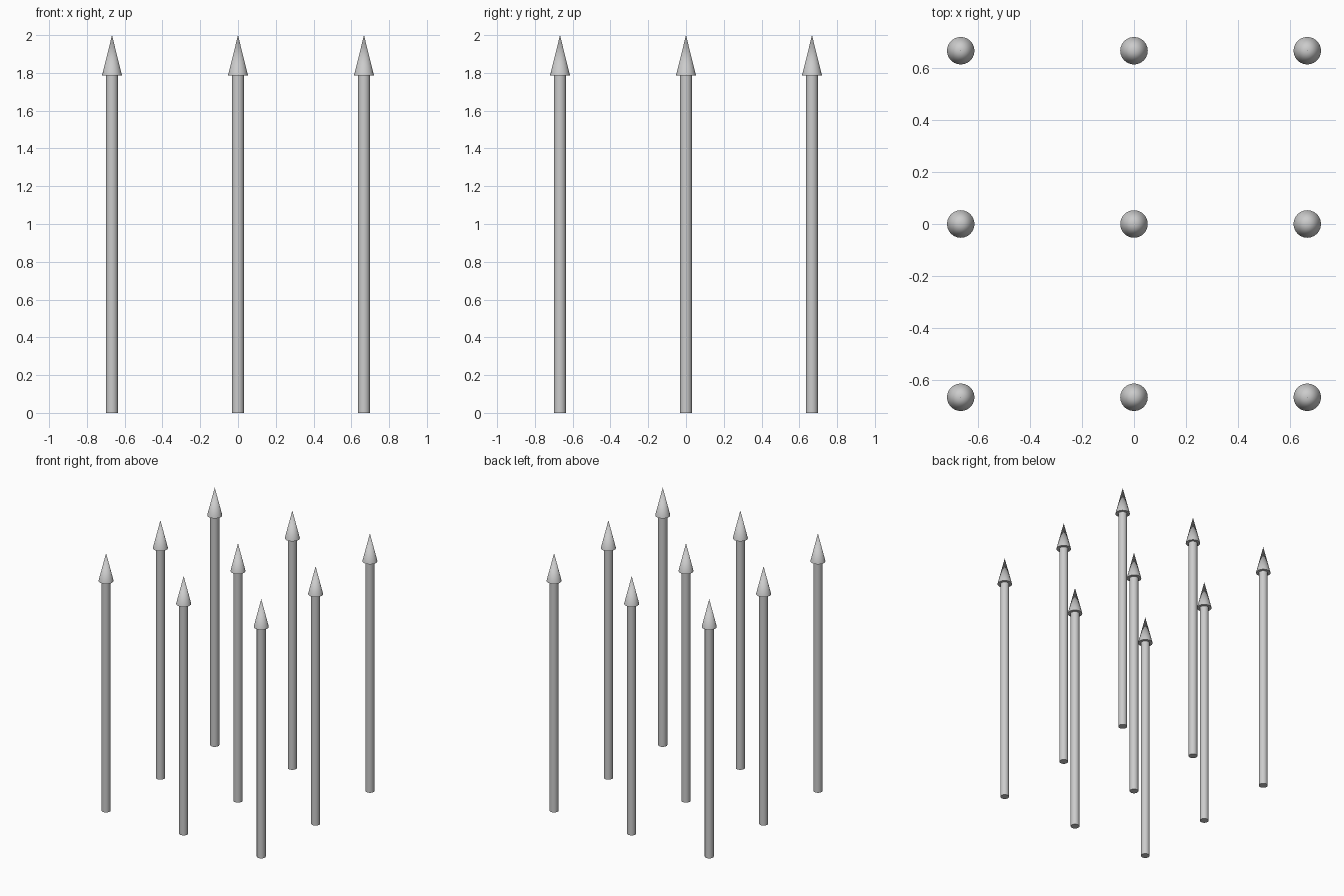
import bpy

if "Cube" in bpy.data.objects:
    bpy.data.objects.remove(bpy.data.objects["Cube"])

SPACING = 0.667     # grid pitch
SHAFT_R = 0.032
HEAD_R = 0.053
HEAD_Z = 1.785      # where the head starts
TOP_Z = 2.0
SIDES = 24


def cone(name, r1, r2, z0, z1, x, y):
    bpy.ops.mesh.primitive_cone_add(vertices=SIDES, radius1=r1, radius2=r2,
                                    depth=z1 - z0, location=(x, y, (z0 + z1) / 2))
    ob = bpy.context.object
    ob.name = name
    bpy.ops.object.shade_smooth_by_angle()
    return ob


# 3 x 3 field of upright arrows
for row in range(3):
    for col in range(3):
        x, y = (col - 1) * SPACING, (row - 1) * SPACING
        tag = f"{row + 1}_{col + 1}"
        # cylindrical shaft
        cone(f"arrow_shaft_{tag}", SHAFT_R, SHAFT_R, 0, HEAD_Z, x, y)
        # pointed head
        cone(f"arrow_head_{tag}", HEAD_R, 0, HEAD_Z, TOP_Z, x, y)
